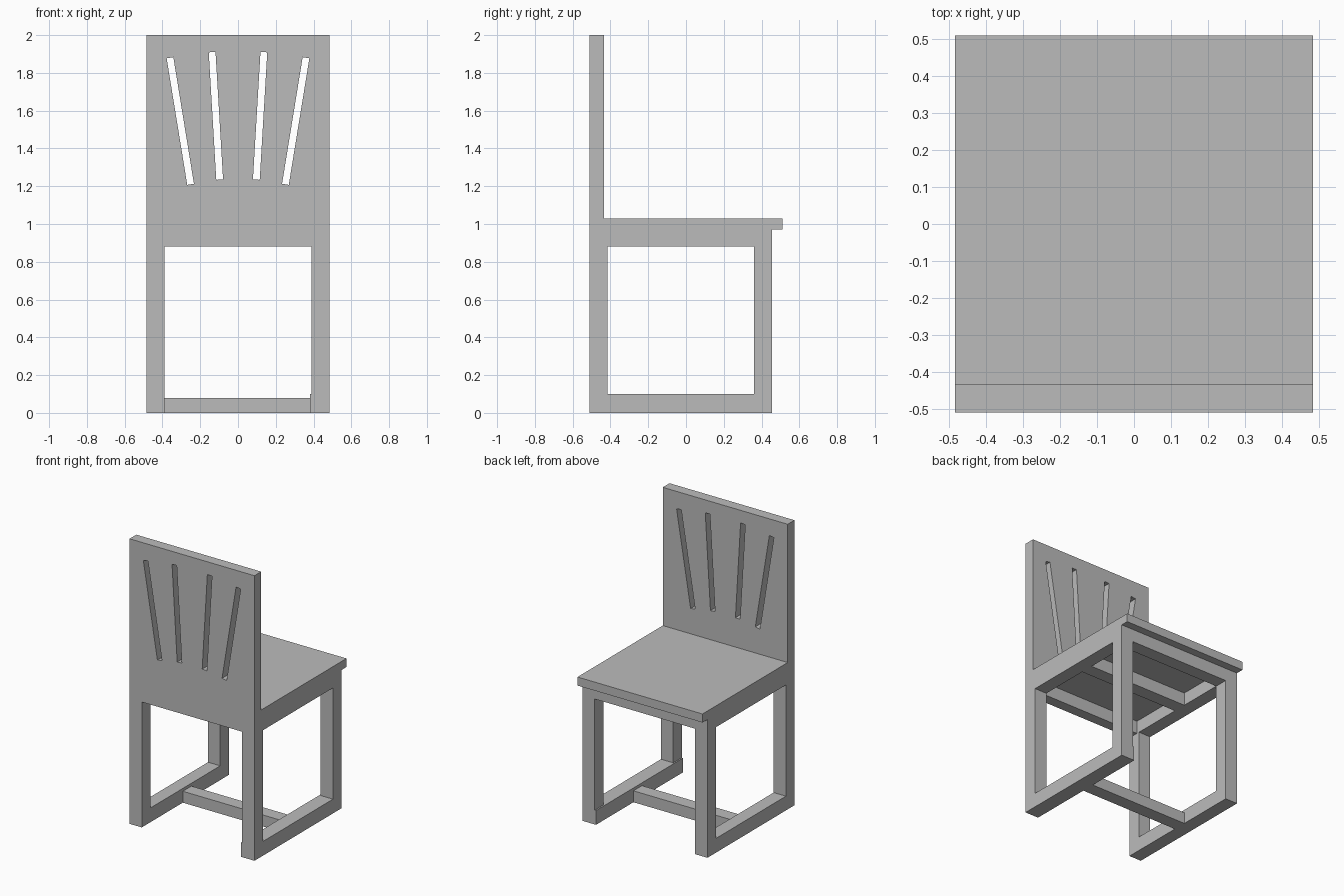
import bpy
import bmesh
from math import atan2
from mathutils import Matrix, Vector

default = bpy.data.objects.get("Cube")
if default:
    bpy.data.objects.remove(default, do_unlink=True)

GREY = (0.5, 0.5, 0.5, 1.0)
grey = bpy.data.materials.new("plain grey")
grey.use_nodes = True
grey.diffuse_color = GREY
grey.node_tree.nodes["Principled BSDF"].inputs["Base Color"].default_value = GREY


def make_object(name, bm):
    mesh = bpy.data.meshes.new(name)
    bm.to_mesh(mesh)
    bm.free()
    mesh.materials.append(grey)
    obj = bpy.data.objects.new(name, mesh)
    bpy.context.collection.objects.link(obj)
    return obj


def box(name, xs, ys, zs):
    """Box between the given limits on each axis."""
    low, high = (Vector(c) for c in zip(xs, ys, zs))
    bm = bmesh.new()
    place = Matrix.Translation((low + high) / 2) @ Matrix.Diagonal((*(high - low), 1))
    bmesh.ops.create_cube(bm, size=1, matrix=place)
    return make_object(name, bm)


W = 0.485                     # half width of the chair
INNER = 0.39                  # inner face of the legs
BACK, FRONT = -0.51, 0.455    # ends of the side frames
PANEL = -0.435                # seat side of the backrest
BACK_IN, FRONT_IN = -0.415, 0.36
APRON, SEAT, TOP = 0.88, 0.97, 1.03
RAIL = 0.10

# Side frames: legs, floor rails and aprons
for side, sign, rail_in in (("left", 1, 0.38), ("right", -1, INNER)):
    xs = sorted((sign * W, sign * INNER))
    box(side + "_backrest_leg", xs, (BACK, BACK_IN), (RAIL, APRON))
    box(side + "_seat_edge_leg", xs, (FRONT_IN, FRONT), (RAIL, APRON))
    box(side + "_floor_rail", sorted((sign * W, sign * rail_in)), (BACK, FRONT), (0, RAIL))
    box(side + "_apron", xs, (PANEL, FRONT), (APRON, SEAT))

# Cross pieces between the frames
box("seat_edge_apron", (-INNER, INNER), (FRONT_IN, FRONT), (APRON, SEAT))
box("floor_crossbar", (-INNER, 0.38), (-0.055, 0.04), (0, 0.08))
box("seat_support", (-INNER, INNER), (-0.055, 0.04), (APRON, SEAT))

# Seat board
box("seat", (-W, W), (PANEL, 0.51), (SEAT, TOP))

# Backrest with fanned slots
backrest = box("backrest", (-W, W), (BACK, PANEL), (APRON, 2.0))
bm = bmesh.new()
for sign in (-1, 1):
    for x_top, z_top, x_low, z_low in ((0.36, 1.88, 0.251, 1.21),
                                       (0.137, 1.91, 0.097, 1.235)):
        top = Vector((sign * x_top, -0.47, z_top))
        low = Vector((sign * x_low, -0.47, z_low))
        d = top - low
        place = (Matrix.Translation((top + low) / 2)
                 @ Matrix.Rotation(atan2(d.x, d.z), 4, "Y")
                 @ Matrix.Diagonal((0.036, 0.3, d.length, 1)))
        bmesh.ops.create_cube(bm, size=1, matrix=place)
cutter = make_object("slot_cutter", bm)
cutter.hide_render = True

cut = backrest.modifiers.new("slots", "BOOLEAN")
cut.operation = "DIFFERENCE"
cut.solver = "EXACT"
cut.object = cutter
bpy.context.view_layer.objects.active = backrest
bpy.ops.object.modifier_apply(modifier=cut.name)
bpy.data.objects.remove(cutter, do_unlink=True)
